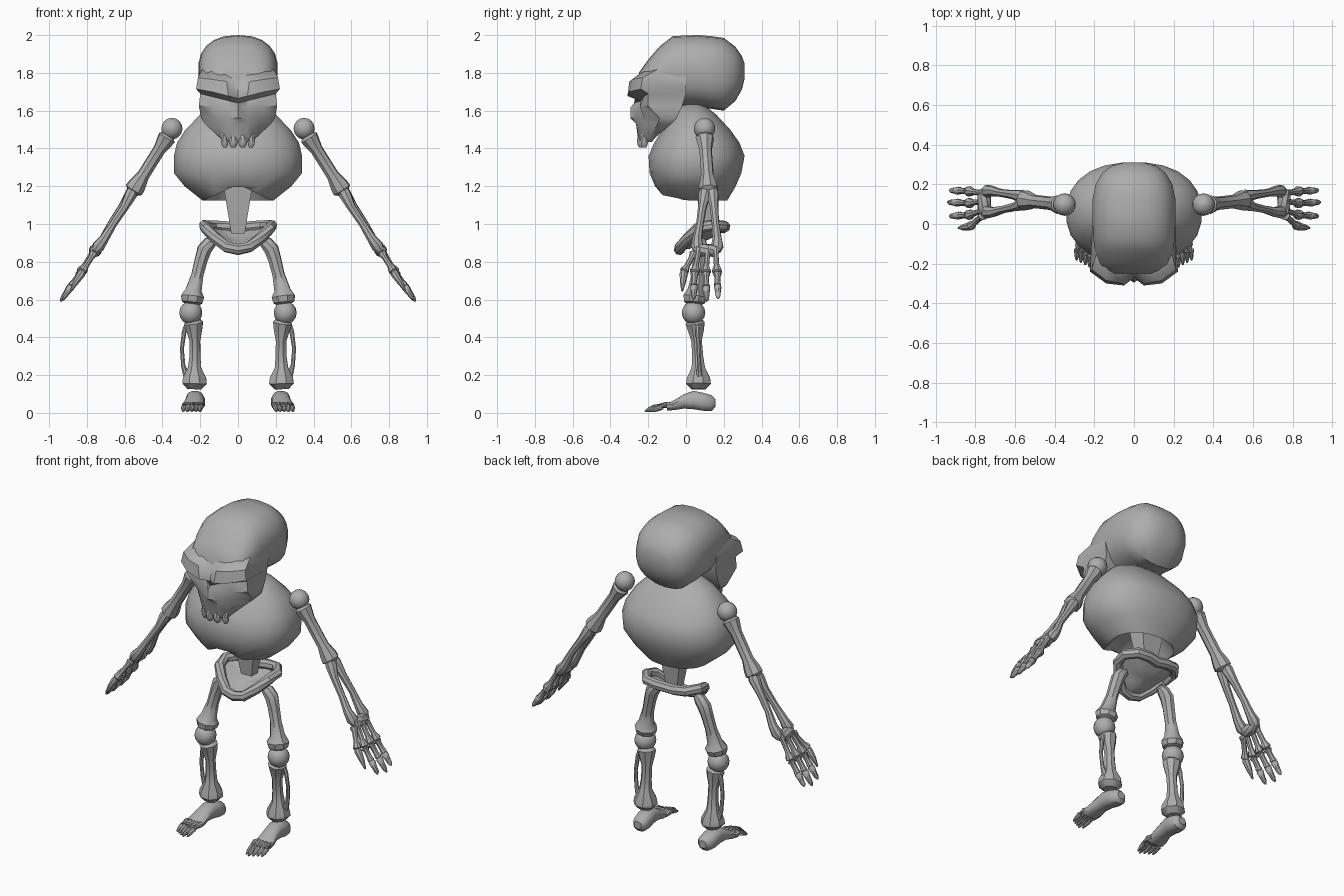
import bpy, bmesh, math
from mathutils import Vector

mat = bpy.data.materials.new("bone grey")
mat.diffuse_color = (0.42, 0.42, 0.42, 1)


def loft(name, rings, closed=False, cap_start=True, cap_end=True):
    """Skin equal-length rings of points into one object."""
    bm = bmesh.new()
    vs = [[bm.verts.new(p) for p in r] for r in rings]
    n = len(vs[0])
    pairs = list(zip(vs, vs[1:])) + ([(vs[-1], vs[0])] if closed else [])
    for a, b in pairs:
        for i in range(n):
            j = (i + 1) % n
            bm.faces.new((a[i], a[j], b[j], b[i]))
    if not closed:
        if cap_start:
            bm.faces.new(vs[0][::-1])
        if cap_end:
            bm.faces.new(vs[-1])
    bmesh.ops.recalc_face_normals(bm, faces=bm.faces)
    me = bpy.data.meshes.new(name)
    bm.to_mesh(me)
    bm.free()
    me.materials.append(mat)
    ob = bpy.data.objects.new(name, me)
    bpy.context.collection.objects.link(ob)
    return ob


def oval(n, rx, ry, e=2.0):
    """Superellipse points."""
    out = []
    for i in range(n):
        t = 2 * math.pi * (i + 0.5) / n
        c, s = math.cos(t), math.sin(t)
        out.append((rx * math.copysign(abs(c) ** (2 / e), c),
                    ry * math.copysign(abs(s) ** (2 / e), s)))
    return out


def tube(name, pts, n=8, closed=False):
    """Tube along (x, y, z, radius) points."""
    rings, m = [], len(pts)
    for i, p in enumerate(pts):
        a = pts[(i - 1) % m] if closed or i else p
        b = pts[(i + 1) % m] if closed or i < m - 1 else p
        d = Vector(b[:3]) - Vector(a[:3])
        u = d.cross(Vector((0.13, 0.2, 1)) if closed else Vector((0.02, 1, 0.31))).normalized()
        v = d.cross(u).normalized()
        rings.append([Vector(p[:3]) + u * x + v * y for x, y in oval(n, p[3], p[3])])
    return loft(name, rings, closed)


def long_bone(name, a, b, r, ra, rb, n=8):
    """Shaft with a knobbly head at each end."""
    a, b = Vector(a), Vector(b)
    st = [(0, .6 * ra), (.06, ra), (.13, .9 * ra), (.26, r), (.7, r), (.87, .95 * rb), (.95, rb), (1, .6 * rb)]
    return tube(name, [(*a.lerp(b, t), q) for t, q in st], n)


def ball(name, c, r):
    pts = []
    for i in range(9):
        t = math.pi * (i + .15) / 8.3
        pts.append((c[0], c[1], c[2] - r * math.cos(t), r * math.sin(t)))
    return tube(name, pts, 14)


# cranium: sections along y (y, half width, bottom, top)
sections = [(-.25, .15, 1.66, 1.80), (-.20, .18, 1.64, 1.87), (-.14, .198, 1.62, 1.94),
            (-.07, .208, 1.62, 1.995), (.06, .212, 1.62, 2.0), (.13, .21, 1.61, 1.995), (.20, .195, 1.60, 1.985),
            (.26, .16, 1.65, 1.94), (.295, .11, 1.71, 1.89), (.31, .05, 1.77, 1.85)]
loft("cranium", [[(x, y, (b + t) / 2 + z) for x, z in oval(22, w, (t - b) / 2, 2.4)]
                 for y, w, b, t in sections])

# face: rows down from the forehead, half outlines from centre to side, mirrored
face = [(1.81, .1, [(0, -.22), (.07, -.23), (.14, -.21), (.19, -.15), (.2, -.0)]),
        (1.76, .15, [(0, -.26), (.06, -.30), (.14, -.285), (.212, -.23), (.21, -.0)]),
        (1.69, .25, [(0, -.27), (.05, -.31), (.14, -.30), (.222, -.24), (.205, -.0)]),
        (1.665, .25, [(0, -.275), (.045, -.24), (.13, -.225), (.2, -.2), (.2, -.0)]),
        (1.62, .05, [(0, -.295), (.045, -.24), (.13, -.245), (.207, -.2), (.2, -.02)]),
        (1.56, 0, [(0, -.295), (.05, -.265), (.12, -.22), (.195, -.14), (.195, -.05)]),
        (1.53, 0, [(0, -.25), (.05, -.265), (.11, -.22), (.175, -.15), (.17, -.08)]),
        (1.46, 0, [(0, -.255), (.05, -.25), (.085, -.225), (.10, -.19), (.09, -.16)]),
        (1.435, 0, [(0, -.245), (.04, -.24), (.065, -.22), (.075, -.2), (.07, -.18)])]
rings = []
for z, slant, half in face:
    right = [(x, y, z + slant * (min(x, .2) - .1)) for x, y in half]
    rings.append(right + [(-x, y, h) for x, y, h in right[:0:-1]])
loft("face", rings)

# teeth
for x, r, top in ((-.07, .021, 1.49), (-.025, .025, 1.47), (.025, .025, 1.47), (.07, .021, 1.49)):
    y = -.245 + abs(x) * .35
    tube("tooth", [(x, y, top, r * .7), (x, y, 1.45, r), (x, y, 1.42, r * .9), (x, y, 1.405, r * .5)])

# ribcage: sections up z (z, half width, front y, back y), arched and hollow below
ribs = [(1.24, .10, -.04, .16), (1.125, .19, -.10, .22), (1.20, .285, -.165, .265), (1.27, .342, -.195, .295),
        (1.36, .342, -.20, .312), (1.43, .325, -.17, .285), (1.50, .28, -.125, .235),
        (1.58, .20, -.07, .16), (1.635, .09, -.02, .09)]
rings = []
for k, (z, w, f, b) in enumerate(ribs):
    ring = []
    for x, y in oval(24, w, (b - f) / 2, 2.3):
        lift = 0
        if k == 1 and y < 0:  # arch at the front edge
            lift = .085 * max(0, 1 - abs(x) / .18)
        ring.append((x, (f + b) / 2 + y - (.05 if lift > .02 else 0), z + lift))
    rings.append(ring)
loft("ribcage", rings)

# lower spine wedge
loft("spine", [[(x, .11 + y, z) for x, y in oval(4, w * 1.41, d * 1.41)]
               for z, w, d in ((1.28, .085, .06), (1.19, .075, .055), (.95, .036, .03))])

# pelvis: tilted rim with a shallow dish
half = [(0, -.035, .865), (.06, -.03, .878), (.12, .01, .925), (.168, .06, .975),
        (.178, .13, .992), (.13, .195, .99), (.06, .205, .985), (0, .195, .98)]
rim = half + [(-x, y, z) for x, y, z in half[-2:0:-1]]
tube("pelvis_rim", [(*p, .03) for p in rim], 8, True)
mid = Vector((0, .09, .90))
loft("pelvis_dish", [rim, [Vector(p).lerp(mid, .45) - Vector((0, 0, .012)) for p in rim],
                     [Vector(p).lerp(mid, .85) for p in rim]], cap_start=False)

for s in (-1, 1):
    side = "left" if s > 0 else "right"

    def P(x, y, z):
        return (s * x, y, z)

    # arm
    ball(side + "_shoulder", P(.35, .098, 1.505), .057)
    long_bone(side + "_upper_arm", P(.365, .098, 1.475), P(.56, .12, 1.165), .034, .05, .052)
    for nm, y0, y1, bow in (("radius", .10, .06, .0), ("ulna", .14, .165, .012)):
        tube(side + "_" + nm, [(s * x, y, z, r) for x, y, z, r in (
            (.545, y0, 1.20, .02), (.565, y0, 1.16, .034), (.60 + bow, (2 * y0 + y1) / 3, 1.09, .023),
            (.66 + bow, (y0 + 2 * y1) / 3, 1.0, .02), (.71, y1, .92, .026), (.74, y1, .88, .034), (.755, y1, .855, .02))])
    tube(side + "_wrist", [(s * x, y, z, r) for x, y, z, r in (
        (.75, .05, .865, .02), (.755, .08, .86, .034), (.755, .14, .86, .034), (.75, .175, .865, .02))])
    # three fingers and a thumb: wrist y, knuckle y, tip y, tip x, tip z
    for y0, y1, y2, tx, tz in ((.07, .045, .04, .93, .60), (.115, .105, .11, .94, .59), (.155, .165, .17, .93, .605)):
        w, k, t = Vector(P(.755, y0, .875)), Vector(P(.835, y1, .74)), Vector(P(tx, y2, tz))
        long_bone(side + "_palm_bone", w, k, .015, .024, .027)
        long_bone(side + "_finger_base", k, k.lerp(t, .5), .016, .024, .02)
        tube(side + "_finger_tip", [(*k.lerp(t, q), r) for q, r in
                                    ((.45, .012), (.54, .021), (.72, .016), (.9, .013), (1, .004))])
    long_bone(side + "_thumb_base", P(.76, .045, .85), P(.825, -.012, .745), .015, .024, .024)
    tube(side + "_thumb_tip", [(s * x, y, z, r) for x, y, z, r in (
        (.82, -.01, .755, .015), (.83, -.012, .735, .022), (.86, -.017, .69, .016), (.885, -.02, .645, .005))])

    # leg
    tube(side + "_thigh", [(s * x, y, z, r) for x, y, z, r in (
        (.125, .075, .915, .022), (.15, .075, .90, .036), (.178, .075, .865, .04), (.195, .07, .81, .036),
        (.215, .062, .73, .034), (.235, .052, .65, .045), (.24, .048, .615, .066), (.243, .045, .585, .058),
        (.245, .045, .57, .03))])
    ball(side + "_knee", P(.25, .04, .53), .062)
    tube(side + "_shin", [(s * x, y, z, r) for x, y, z, r in (
        (.24, .045, .50, .03), (.235, .048, .475, .054), (.232, .052, .44, .046), (.228, .056, .38, .03),
        (.228, .062, .30, .031), (.23, .065, .24, .038), (.23, .066, .185, .066), (.23, .066, .155, .07),
        (.232, .066, .125, .04))])
    tube(side + "_outer_shin", [(s * x, y, z, r) for x, y, z, r in (
        (.265, .06, .485, .014), (.285, .062, .43, .013), (.297, .066, .34, .011), (.29, .07, .25, .012),
        (.27, .072, .19, .02))])

    # foot: sections along y (y, x, half width, bottom, top)
    foot = [(.155, .222, .025, .03, .075), (.135, .222, .045, .008, .095), (.09, .225, .052, .01, .108),
            (.04, .228, .048, .018, .118), (-.01, .231, .048, .022, .10), (-.06, .236, .056, .014, .07),
            (-.10, .24, .055, .012, .05)]
    loft(side + "_foot", [[(s * (cx + x), y, (b + t) / 2 + z) for x, z in oval(12, w, (t - b) / 2, 2.4)]
                          for y, cx, w, b, t in foot])
    for i in range(5):
        x, y = .192 + .022 * i, .012 * abs(i - 1)
        tube(side + "_toe", [(s * a, b, z, r) for a, b, z, r in (
            (x, -.07, .038, .014), (x, -.105, .042, .017), (x + .004, -.14, .036, .012),
            (x + .007, -.165 + y, .03, .015), (x + .009, -.195 + y, .018, .012), (x + .01, -.218 + y, .008, .005))])

# smooth shading with the sharp edges kept
for ob in bpy.data.objects:
    ob.select_set(True)
    bpy.context.view_layer.objects.active = ob
bpy.ops.object.shade_smooth_by_angle(angle=math.radians(40))
